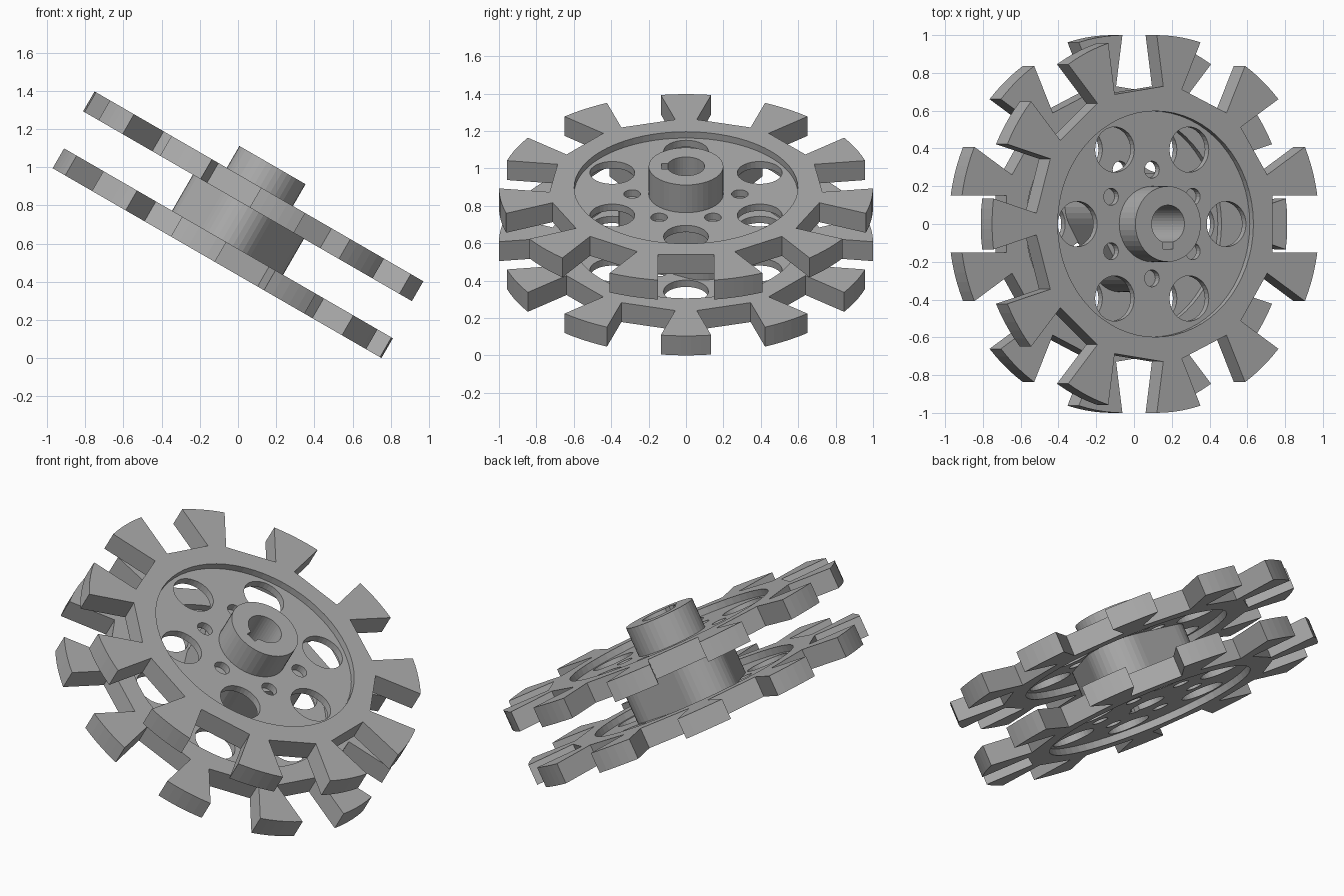
import bpy, bmesh, math
from mathutils import Matrix

if "Cube" in bpy.data.objects:
    bpy.data.objects.remove(bpy.data.objects["Cube"])

metal = bpy.data.materials.new("grey metal")
metal.diffuse_color = (0.42, 0.42, 0.42, 1)
metal.use_nodes = True
metal.node_tree.nodes["Principled BSDF"].inputs["Base Color"].default_value = metal.diffuse_color

# whole model leans 30 degrees about y
TILT = Matrix.Translation((0, 0, 0.6985)) @ Matrix.Rotation(math.radians(30), 4, 'Y')


def circle(r, cx=0.0, cy=0.0, n=40):
    return [(cx + r * math.cos(2 * math.pi * i / n),
             cy + r * math.sin(2 * math.pi * i / n)) for i in range(n)]


def keyed_bore(r=0.1, half=0.03, depth=0.132):
    """Round bore with a keyway towards -y."""
    a = math.asin(half / r)
    start, sweep = -math.pi / 2 + a, 2 * math.pi - 2 * a
    pts = [(r * math.cos(start + sweep * i / 36),
            r * math.sin(start + sweep * i / 36)) for i in range(37)]
    return pts + [(-half, -depth), (half, -depth)]


def toothed_outline(first_slot, teeth=11, w=0.15, floor=0.715):
    """Disc of radius 1 with straight-sided slots."""
    pts = []
    step, a = 2 * math.pi / teeth, math.asin(w)
    for k in range(teeth):
        s = first_slot + k * step
        c, si = math.cos(s), math.sin(s)
        for d, l in ((floor, -w), (floor, w)):
            pts.append((d * c - l * si, d * si + l * c))
        for i in range(6):
            t = s + a + (step - 2 * a) * i / 5
            pts.append((math.cos(t), math.sin(t)))
    return pts


def rounded_triangle(c=0.18, r=0.18, n=12):
    """Rounded triangle with one corner towards -y."""
    pts = []
    for k in range(3):
        m = math.radians(30 + 120 * k)
        for i in range(n + 1):
            t = m + math.radians(-60 + 120 * i / n)
            pts.append((c * math.cos(m) + r * math.cos(t),
                        c * math.sin(m) + r * math.sin(t)))
    return pts


def plate(name, loops, z0, z1):
    """Extrude an outline with holes from z0 to z1."""
    cu = bpy.data.curves.new(name, 'CURVE')
    cu.dimensions = '2D'
    cu.fill_mode = 'BOTH'
    cu.extrude = (z1 - z0) / 2
    for loop in loops:
        sp = cu.splines.new('POLY')
        sp.points.add(len(loop) - 1)
        for p, (x, y) in zip(sp.points, loop):
            p.co = (x, y, 0, 1)
        sp.use_cyclic_u = True
    tmp = bpy.data.objects.new(name + "_profile", cu)
    bpy.context.scene.collection.objects.link(tmp)
    bpy.context.view_layer.update()
    me = bpy.data.meshes.new_from_object(
        tmp.evaluated_get(bpy.context.evaluated_depsgraph_get()))
    bpy.data.objects.remove(tmp)
    bm = bmesh.new()
    bm.from_mesh(me)
    bmesh.ops.remove_doubles(bm, verts=bm.verts, dist=1e-5)
    bmesh.ops.recalc_face_normals(bm, faces=bm.faces)
    for f in bm.faces:
        f.smooth = False
        f.material_index = 0
    bm.transform(TILT @ Matrix.Translation((0, 0, (z0 + z1) / 2)))
    bm.to_mesh(me)
    bm.free()
    me.materials.clear()
    me.materials.append(metal)
    ob = bpy.data.objects.new(name, me)
    bpy.context.scene.collection.objects.link(ob)
    return ob


# hole pattern of the thin webs
holes = []
for k in range(6):
    big, small = math.radians(60 * k), math.radians(30 + 60 * k)
    holes.append(circle(0.12, 0.455 * math.cos(big), 0.455 * math.sin(big), 32))
    holes.append(circle(0.045, 0.288 * math.cos(small), 0.288 * math.sin(small), 20))

# two toothed wheels, each a thick rim around a thin recessed web
for name, z, first_slot in (("upper", 0.169, 0.0), ("lower", -0.169, math.pi)):
    plate(name + "_toothed_rim",
          [toothed_outline(first_slot), circle(0.598, n=64)], z - 0.06, z + 0.06)
    plate(name + "_web",
          [circle(0.6, n=64), keyed_bore()] + holes, z - 0.021, z + 0.021)

# rounded triangular spacer between the wheels
plate("spacer", [rounded_triangle(), keyed_bore()], -0.148, 0.148)

# round hub on top
plate("hub", [circle(0.2), keyed_bore()], 0.189, 0.361)
